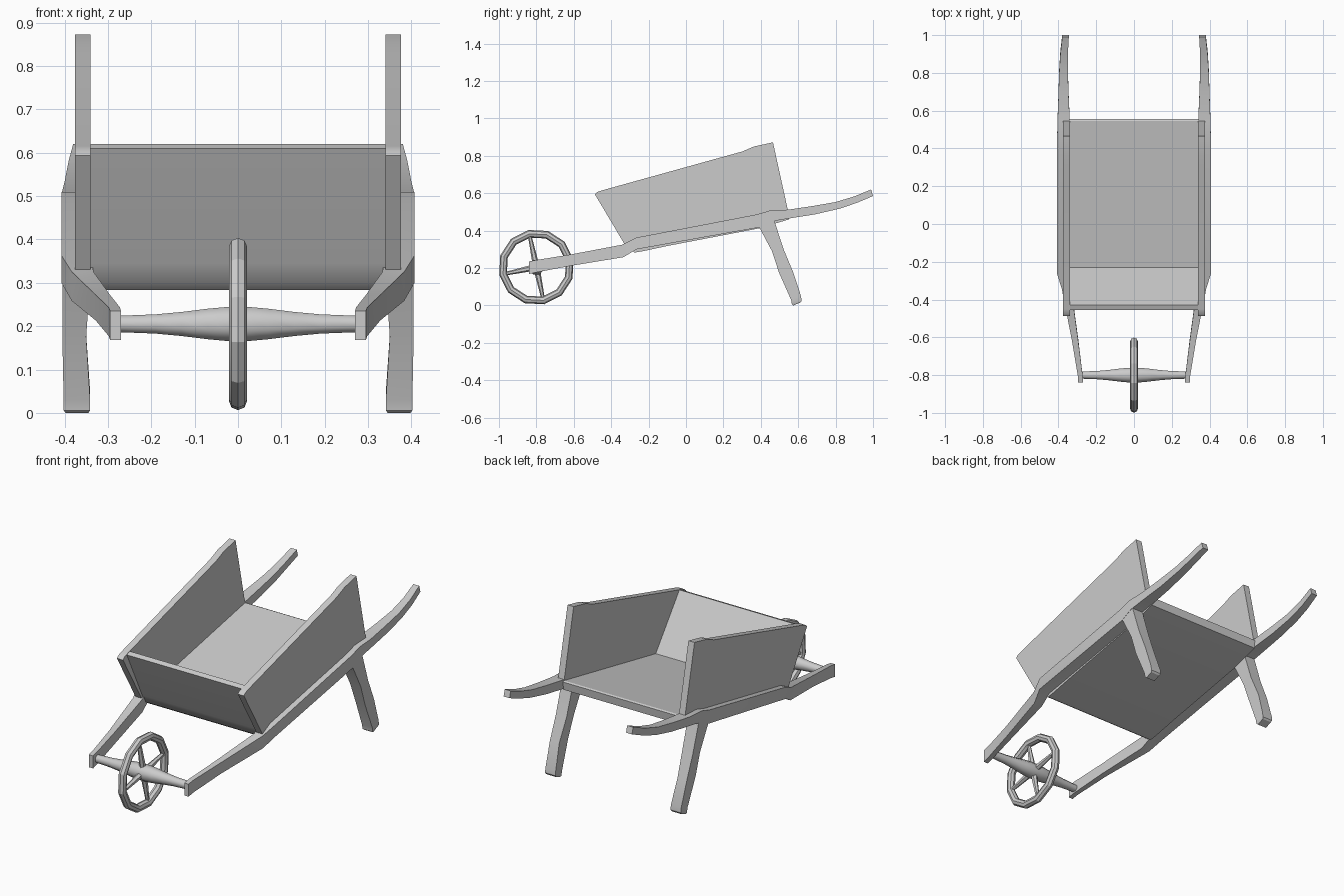
import bpy, bmesh, math
from mathutils import Vector, Matrix

if "Cube" in bpy.data.objects:
    bpy.data.objects.remove(bpy.data.objects["Cube"])


def finish(name, bm, angle=30):
    bmesh.ops.recalc_face_normals(bm, faces=bm.faces)
    me = bpy.data.meshes.new(name)
    bm.to_mesh(me)
    bm.free()
    ob = bpy.data.objects.new(name, me)
    bpy.context.collection.objects.link(ob)
    bpy.ops.object.select_all(action='DESELECT')
    ob.select_set(True)
    bpy.context.view_layer.objects.active = ob
    bpy.ops.object.shade_smooth_by_angle(angle=math.radians(angle))
    return ob


def loft(bm, rings, closed=False):
    """Skin a list of equal-length point rings."""
    vs = [[bm.verts.new(p) for p in r] for r in rings]
    n, m = len(vs), len(vs[0])
    for i in range(n if closed else n - 1):
        a, b = vs[i], vs[(i + 1) % n]
        for j in range(m):
            k = (j + 1) % m
            bm.faces.new((a[j], a[k], b[k], b[j]))
    if not closed:
        bm.faces.new(vs[0])
        bm.faces.new(vs[-1])


def plank(name, stations):
    """Bar from (y1, z1, y2, z2, x_in, x_out) sections."""
    bm = bmesh.new()
    loft(bm, [[(xi, y1, z1), (xo, y1, z1), (xo, y2, z2), (xi, y2, z2)]
              for y1, z1, y2, z2, xi, xo in stations])
    return finish(name, bm)


def extrude_x(name, profile, x0, x1):
    bm = bmesh.new()
    loft(bm, [[(x, y, z) for y, z in profile] for x in (x0, x1)])
    return finish(name, bm)


def mirror(ob):
    ob.modifiers.new("mirror", 'MIRROR')


# Long side beams that end in curved handles
mirror(plank("beam_handle", [
    (-.84, .235, -.84, .168, .27, .295),
    (-.80, .243, -.80, .177, .272, .298),
    (-.62, .272, -.61, .213, .295, .328),
    (-.34, .325, -.335, .258, .333, .383),
    (-.265, .363, -.265, .30, .34, .407),
    (.38, .487, .39, .417, .34, .407),
    (.45, .508, .46, .45, .34, .407),
    (.545, .512, .55, .465, .34, .405),
    (.68, .532, .69, .487, .346, .40),
    (.80, .553, .82, .517, .35, .396),
    (.90, .583, .915, .549, .35, .39),
    (.99, .62, 1.0, .585, .345, .38)]))

# Legs, tapered at the knee
mirror(plank("leg", [
    (.385, .43, .47, .46, .34, .406),
    (.46, .29, .522, .30, .342, .405),
    (.497, .176, .572, .18, .35, .405),
    (.562, .03, .615, .05, .341, .402),
    (.566, .006, .618, .025, .341, .402),
    (.574, 0, .612, .016, .345, .398)]))

# Tall side boards
mirror(extrude_x("side_board", [
    (-.487, .594), (-.475, .606), (-.45, .615), (.30, .823), (.364, .85), (.465, .872),
    (.545, .508), (.45, .47), (-.26, .33), (-.33, .33)], .34, .376))

# Floor and sloping front board, one bent sheet
extrude_x("tray", [
    (-.455, .61), (-.43, .62), (-.23, .355), (.545, .507), (.555, .503),
    (.55, .46), (.39, .412), (-.10, .318), (-.23, .29), (-.275, .283),
    (-.30, .30), (-.325, .345)], -.342, .342)

# Wheel centre and helpers
C = Vector((0, -.8, .205))

# Wheel rim, twelve flat segments
bm = bmesh.new()
rings = []
for i in range(12):
    a = math.radians(30 * i + 12)
    d = Vector((0, math.cos(a), math.sin(a)))
    rings.append([C + d * (.182 + .021 * math.cos(t)) + Vector((.021 * math.sin(t), 0, 0))
                  for t in (j * math.tau / 8 for j in range(8))])
loft(bm, rings, closed=True)
finish("wheel_rim", bm, 25)

# Four tapered spokes
bm = bmesh.new()
for i in range(4):
    a = math.radians(90 * i + 12)
    rot = Matrix.Rotation(a, 4, 'X')
    mat = Matrix.Translation(C) @ rot @ Matrix.Translation((0, 0, .1))
    bmesh.ops.create_cone(bm, cap_ends=True, segments=6, radius1=.017, radius2=.009,
                          depth=.16, matrix=mat)
finish("wheel_spokes", bm)

# Turned axle, swelling at the hub
bm = bmesh.new()
half = [(.0, .042), (.03, .042), (.07, .038), (.13, .030), (.19, .024), (.285, .020)]
prof = [(-x, r) for x, r in half[:0:-1]] + half
loft(bm, [[C + Vector((x, r * math.cos(t), r * math.sin(t)))
           for t in ((j + .5) * math.tau / 8 for j in range(8))] for x, r in prof])
finish("axle", bm, 50)
